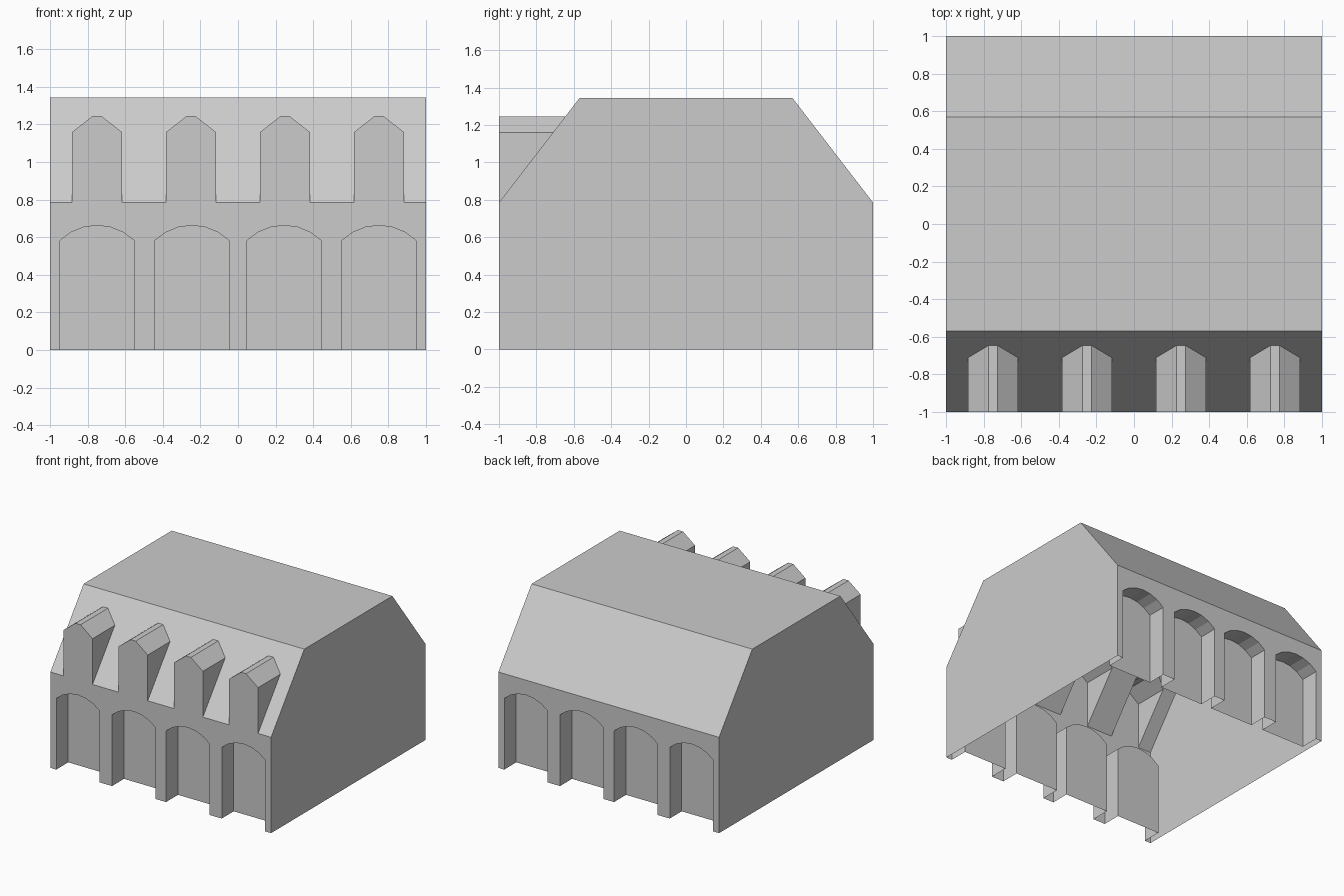
import bpy, bmesh, math

if "Cube" in bpy.data.objects:
    bpy.data.objects.remove(bpy.data.objects["Cube"])

EAVE, RIDGE, RIDGE_Y, DEPTH = 0.785, 1.343, 0.57, 0.155
CENTRES = (-0.75, -0.25, 0.25, 0.75)


def make(name, polys, turned=False):
    """Open sheet object from polygons; turned = spun half a turn to the back."""
    s = -1 if turned else 1
    bm = bmesh.new()
    for poly in polys:
        bm.faces.new([bm.verts.new((s * x, s * y, z)) for x, y, z in poly])
    bmesh.ops.remove_doubles(bm, verts=bm.verts, dist=1e-4)
    me = bpy.data.meshes.new(name)
    bm.to_mesh(me)
    bm.free()
    ob = bpy.data.objects.new(name, me)
    bpy.context.collection.objects.link(ob)
    return ob


def slope_y(z):
    return -1 + (z - EAVE) / (RIDGE - EAVE) * (1 - RIDGE_Y)


def arch(cx, half=0.197, spring=0.583, rise=0.08, n=6):
    """Arch outline from left foot over the top to right foot."""
    cx += 0.005 * (1 if cx > 0 else -1) * (abs(cx) < 0.5) * -1
    r = (half ** 2 + rise ** 2) / (2 * rise)
    a = math.asin(half / r)
    top = [(cx + r * math.sin(a * (2 * i / n - 1)),
            spring + rise - r + r * math.cos(a * (2 * i / n - 1))) for i in range(n + 1)]
    return [(cx - half, 0)] + top + [(cx + half, 0)]


def gable(cx, h=0.132, t=0.023):
    """Dormer outline from left foot over the flat peak to right foot."""
    return [(cx - h, EAVE), (cx - h, 1.16), (cx - t, 1.245),
            (cx + t, 1.245), (cx + h, 1.16), (cx + h, EAVE)]


arches = [arch(c) for c in CENTRES]
gables = [gable(c) for c in CENTRES]
foot = [(-1, 0)] + [p for a in arches for p in a] + [(1, 0)]
gable_line = [p for g in gables for p in g]

# facades with arch openings; the front one rises into the dormer faces
front = foot + [(1, EAVE)] + gable_line[::-1] + [(-1, EAVE)]
back = foot + [(1, EAVE), (-1, EAVE)]
make("front_wall", [[(x, -1, z) for x, z in front]])
make("back_wall", [[(x, -1, z) for x, z in back]], True)

# recessed arch niches, front and back
for side, turned in (("front", False), ("back", True)):
    for i, a in enumerate(arches):
        yb = -1 + DEPTH
        polys = [[(x, yb, z) for x, z in a]]
        polys[0].reverse()
        for (x0, z0), (x1, z1) in zip(a, a[1:]):
            polys.append([(x0, -1, z0), (x0, yb, z0), (x1, yb, z1), (x1, -1, z1)])
        make(f"{side}_niche_{i + 1}", polys, turned)

# dormers running back into the front roof slope
for i, g in enumerate(gables):
    polys = []
    for (x0, z0), (x1, z1) in zip(g, g[1:]):
        quad = [(x0, -1, z0), (x1, -1, z1), (x1, slope_y(z1), z1), (x0, slope_y(z0), z0)]
        polys.append([p for k, p in enumerate(quad) if p not in quad[:k]])
    make(f"dormer_{i + 1}", polys)

# roof: front slope notched around the dormers, flat top, plain back slope
slope = [(-1, EAVE)] + gable_line + [(1, EAVE), (1, RIDGE), (-1, RIDGE)]
make("front_roof_slope", [[(x, slope_y(z), z) for x, z in slope]])
make("roof_top", [[(-1, -RIDGE_Y, RIDGE), (1, -RIDGE_Y, RIDGE),
                   (1, RIDGE_Y, RIDGE), (-1, RIDGE_Y, RIDGE)]])
make("back_roof_slope", [[(-1, -1, EAVE), (1, -1, EAVE),
                          (1, -RIDGE_Y, RIDGE), (-1, -RIDGE_Y, RIDGE)]], True)

# gable-end side walls
side = [(-1, 0), (1, 0), (1, EAVE), (RIDGE_Y, RIDGE), (-RIDGE_Y, RIDGE), (-1, EAVE)]
make("right_wall", [[(1, y, z) for y, z in side]])
make("left_wall", [[(1, y, z) for y, z in side]], True)
